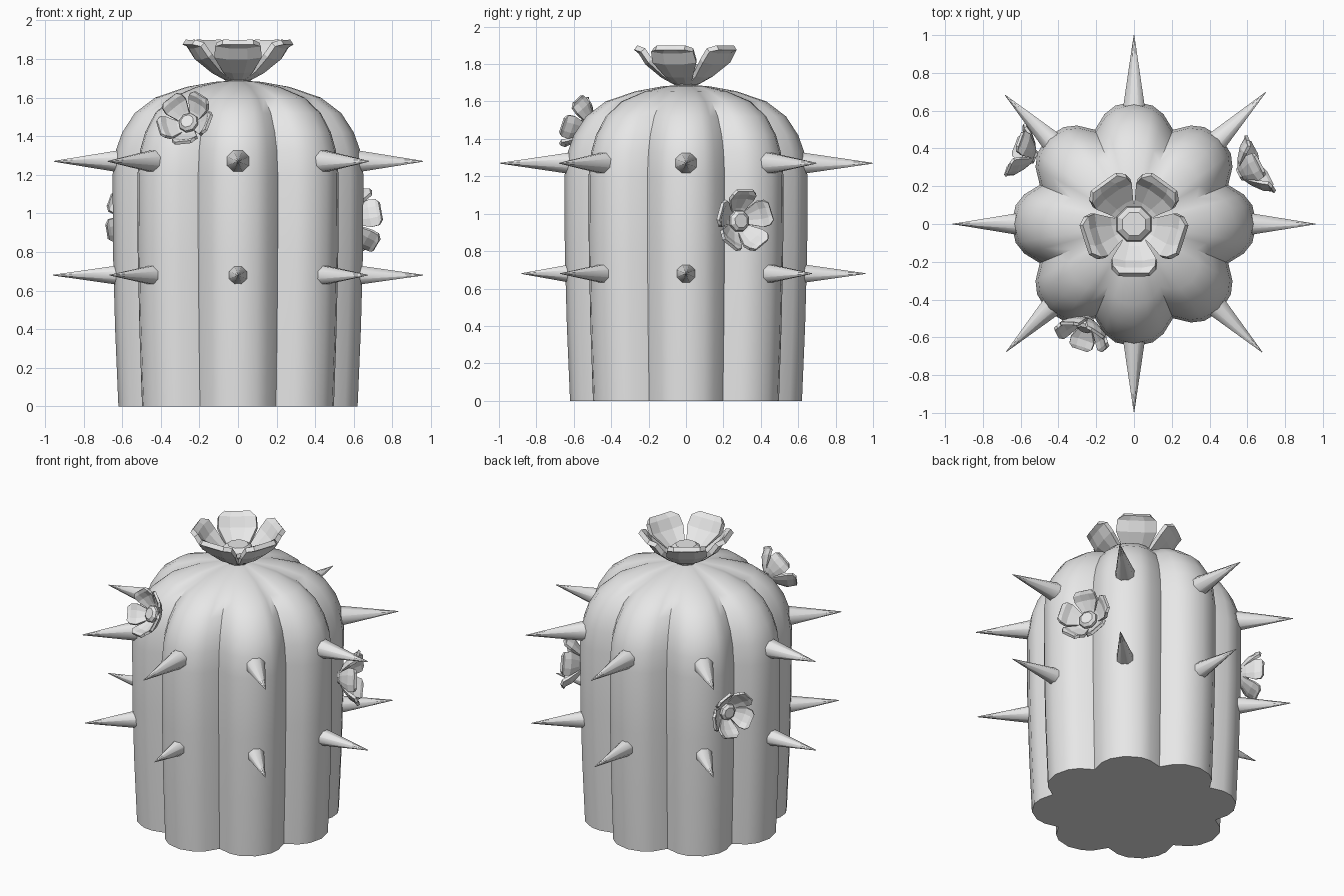
import bpy, bmesh, math
from mathutils import Vector, Matrix

if "Cube" in bpy.data.objects:
    bpy.data.objects.remove(bpy.data.objects["Cube"])

grey = bpy.data.materials.new("plain_grey")
grey.diffuse_color = (0.8, 0.8, 0.8, 1)
grey.use_nodes = True
grey.node_tree.nodes["Principled BSDF"].inputs["Base Color"].default_value = grey.diffuse_color


def finish(name, bm, smooth=None):
    bmesh.ops.recalc_face_normals(bm, faces=bm.faces[:])
    mesh = bpy.data.meshes.new(name)
    bm.to_mesh(mesh)
    bm.free()
    mesh.materials.append(grey)
    ob = bpy.data.objects.new(name, mesh)
    bpy.context.collection.objects.link(ob)
    if smooth:
        bpy.ops.object.select_all(action='DESELECT')
        ob.select_set(True)
        bpy.context.view_layer.objects.active = ob
        bpy.ops.object.shade_smooth_by_angle(angle=math.radians(smooth))
    return ob


def loft(bm, rings, closed=True):
    """Join rows of points into a grid of quads."""
    rows = [[bm.verts.new(p) for p in ring] for ring in rings]
    n = len(rows[0])
    for a, b in zip(rows, rows[1:]):
        for i in range(n if closed else n - 1):
            j = (i + 1) % n
            bm.faces.new((a[i], a[j], b[j], b[i]))
    return rows


def fan(bm, ring, tip):
    t = bm.verts.new(tip)
    for i in range(len(ring)):
        bm.faces.new((ring[i], ring[(i + 1) % len(ring)], t))


# Ribbed body: eight rounded ribs with sharp valleys
rib = [(-22.5, .54), (-15, .602), (-9, .634), (0, .65), (9, .634), (15, .602)]
outline = [(math.radians(45 * k + a), r / .65) for k in range(8) for a, r in rib]
profile = [(.62, 0), (.637, .4), (.648, .8), (.65, 1.2), (.632, 1.33), (.6, 1.42),
           (.535, 1.52), (.43, 1.6), (.27, 1.655), (.12, 1.682)]
bm = bmesh.new()
rows = loft(bm, [[(R * f * math.cos(a), R * f * math.sin(a), z) for a, f in outline]
                 for R, z in profile])
bm.faces.new(rows[0])
fan(bm, rows[-1], (0, 0, 1.69))
finish("ribbed_body", bm, 40)

# Spines: two rings of cones, one per rib
tips = {"upper": (1.27, .07, [.96, .985, 1, .965, .955, .955, .995, .96]),
        "lower": (.68, .062, [.96, .95, .96, .95, .96, .94, .88, .95])}
for level, (z, rad, reach) in tips.items():
    for k, tip in enumerate(reach):
        bm = bmesh.new()
        base = .57
        bmesh.ops.create_cone(bm, cap_ends=True, segments=8, radius1=rad, radius2=.002,
                              depth=tip - base)
        place = (Matrix.Rotation(math.radians(45 * k), 4, 'Z')
                 @ Matrix.Translation(((tip + base) / 2, 0, z))
                 @ Matrix.Rotation(math.pi / 2, 4, 'Y')
                 @ Matrix.Rotation(math.pi / 8, 4, 'Z'))
        bm.transform(place)
        finish(f"{level}_spine_{k + 1}", bm, 50)


def flower(name, pos, normal, scale, spin):
    place = (Matrix.Translation(pos) @ Vector(normal).to_track_quat('Z', 'Y').to_matrix().to_4x4()
             @ Matrix.Rotation(math.radians(spin), 4, 'Z') @ Matrix.Scale(scale, 4))
    # Five cupped petals: radius, height, half width, edge lift
    petal = [(.04, .0, .035, .01), (.13, .045, .075, .02),
             (.215, .11, .12, .03), (.25, .17, .115, .025), (.268, .198, .08, .0)]
    bm = bmesh.new()
    for k in range(5):
        turn = Matrix.Rotation(math.radians(90 + 72 * k), 4, 'Z')
        loft(bm, [[turn @ Vector((r - lift * .8 * abs(s), w * s, h + lift * .6 * abs(s)))
                   for s in (-1, -.4, .4, 1)] for r, h, w, lift in petal], closed=False)
    bm.transform(place)
    ob = finish(name + "_petals", bm)
    mod = ob.modifiers.new("thickness", 'SOLIDIFY')
    mod.thickness = .03 * scale
    mod.offset = 0
    # Faceted button in the middle
    bm = bmesh.new()
    rows = loft(bm, [[(r * math.cos(math.pi * (i + .5) / 4), r * math.sin(math.pi * (i + .5) / 4), z)
                      for i in range(8)]
                     for r, z in [(.06, -.02), (.1, .06), (.095, .085), (.065, .11)]])
    bm.faces.new(rows[0])
    bm.faces.new(rows[-1])
    bm.transform(place)
    finish(name + "_center", bm)


flower("top_flower", (0, 0, 1.69), (0, 0, 1), 1, 0)
flower("front_flower", (-.245, -.51, 1.455), (-.3, -.8, .38), .54, -30)
flower("right_flower", (.565, .265, .96), (.87, .45, .03), .6, 0)
flower("left_flower", (-.53, .355, .97), (-.92, .35, .03), .54, 25)
